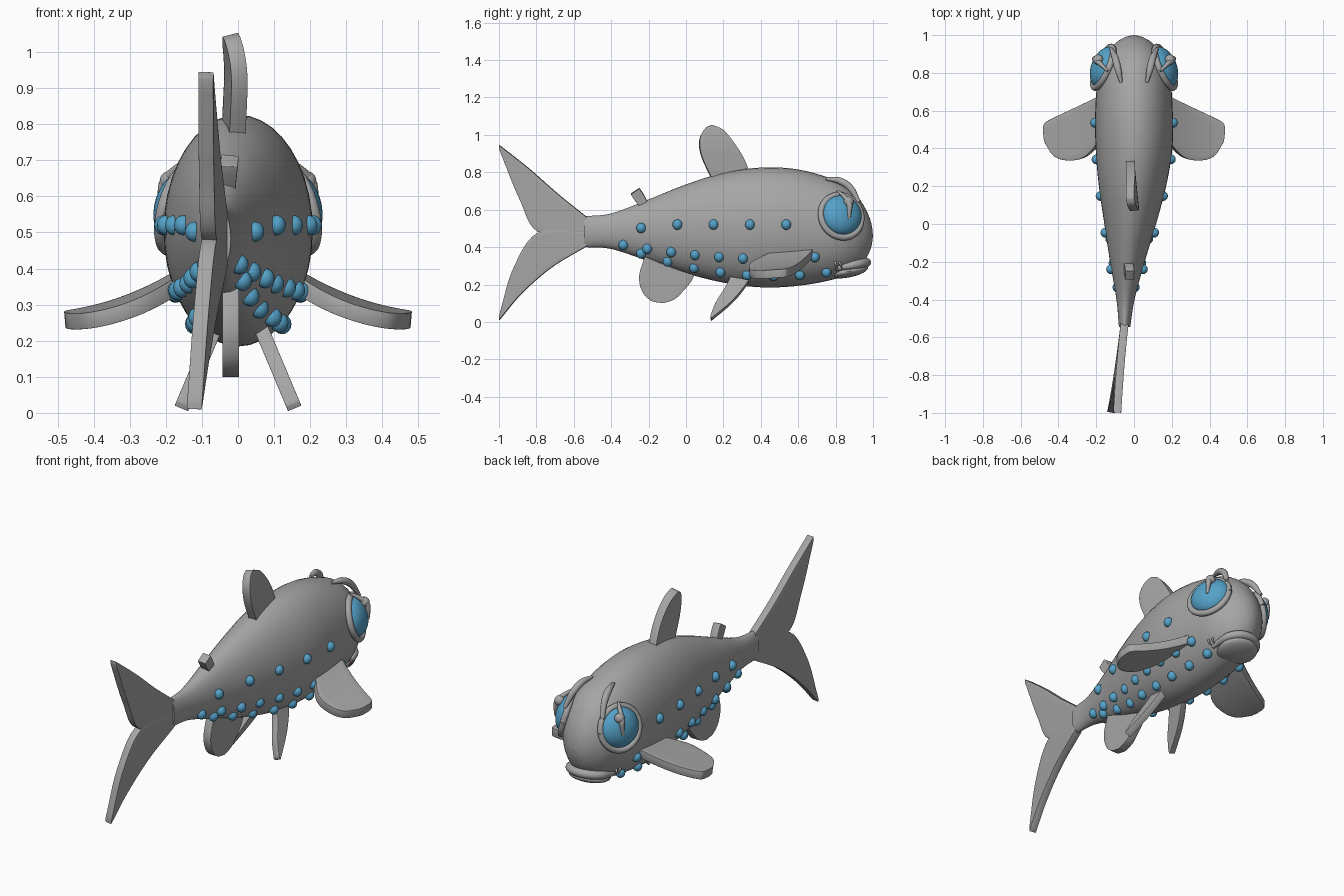
import bpy, bmesh, math
from mathutils import Vector, Matrix

if "Cube" in bpy.data.objects:
    bpy.data.objects.remove(bpy.data.objects["Cube"])


def material(name, col):
    m = bpy.data.materials.new(name)
    m.diffuse_color = (*col, 1)
    m.use_nodes = True
    m.node_tree.nodes["Principled BSDF"].inputs["Base Color"].default_value = m.diffuse_color
    return m


GREY = material("grey", (0.38, 0.38, 0.38))
BLUE = material("blue", (0.09, 0.36, 0.58))


def spline(pts, n):
    """n+1 points on a Catmull-Rom curve through pts."""
    p = [Vector(q) for q in pts]
    p = [2 * p[0] - p[1]] + p + [2 * p[-1] - p[-2]]
    out = []
    for i in range(n + 1):
        t = i / n * (len(pts) - 1)
        k = min(int(t), len(pts) - 2)
        t -= k
        a, b, c, d = p[k:k + 4]
        out.append(0.5 * (2 * b + (c - a) * t + (2 * a - 5 * b + 4 * c - d) * t ** 2
                          + (3 * b - a - 3 * c + d) * t ** 3))
    return out


def finish(name, bm, mat, angle=50):
    bmesh.ops.remove_doubles(bm, verts=bm.verts, dist=0.0004)
    bmesh.ops.recalc_face_normals(bm, faces=bm.faces)
    me = bpy.data.meshes.new(name)
    bm.to_mesh(me)
    bm.free()
    me.materials.append(mat)
    ob = bpy.data.objects.new(name, me)
    bpy.context.collection.objects.link(ob)
    bpy.ops.object.select_all(action='DESELECT')
    ob.select_set(True)
    bpy.context.view_layer.objects.active = ob
    bpy.ops.object.shade_smooth_by_angle(angle=math.radians(angle))
    return ob


def bridge(bm, rows, closed=True):
    """Quads between consecutive rows of vertices."""
    for r, s in zip(rows, rows[1:]):
        n = len(r)
        for j in range(n if closed else n - 1):
            k = (j + 1) % n
            bm.faces.new((r[j], r[k], s[k], s[j]))


def fin(name, edge_a, edge_b, place, thick):
    """Curved plate between two edge curves; place() lifts 2D points to 3D."""
    bm = bmesh.new()
    rows = [[bm.verts.new(place(*a.lerp(b, j / 8))) for j in range(9)]
            for a, b in zip(spline(edge_a, 20), spline(edge_b, 20))]
    bridge(bm, rows, False)
    ob = finish(name, bm, GREY, 40)
    sol = ob.modifiers.new("thickness", 'SOLIDIFY')
    sol.thickness, sol.offset = thick, 0
    bev = ob.modifiers.new("soft_edge", 'BEVEL')
    bev.width, bev.segments = thick * 0.2, 2
    bev.limit_method, bev.angle_limit = 'ANGLE', math.radians(50)


def tube(name, pts, radii, mat=GREY, n=24, sides=12):
    """Tapered tube along a curve."""
    path = spline(pts, n)
    rad = spline([(r, 0) for r in radii], n)
    bm = bmesh.new()
    rows = []
    for i, c in enumerate(path):
        d = path[min(i + 1, n)] - path[max(i - 1, 0)]
        q = d.to_track_quat('Z', 'Y')
        rows.append([bm.verts.new(c + q @ Vector((math.cos(a), math.sin(a), 0)) * max(rad[i].x, 0.002))
                     for a in (j * math.tau / sides for j in range(sides))])
    bridge(bm, rows)
    bm.faces.new(rows[0])
    bm.faces.new(rows[-1])
    return finish(name, bm, mat)


def ball(name, loc, size, mat, rot=None, seg=24):
    bm = bmesh.new()
    bmesh.ops.create_uvsphere(bm, u_segments=seg, v_segments=seg // 2, radius=1)
    m = Matrix.Translation(loc) @ (rot or Matrix()) @ Matrix.Diagonal((*size, 1))
    bmesh.ops.transform(bm, matrix=m, verts=bm.verts)
    return finish(name, bm, mat)


# body: y, centre x, half width, bottom z, top z
STATIONS = [(-0.545, -0.05, 0.03, 0.40, 0.565), (-0.4, -0.045, 0.048, 0.39, 0.58),
            (-0.2, -0.035, 0.092, 0.325, 0.655), (0, -0.02, 0.137, 0.26, 0.735),
            (0.2, -0.008, 0.178, 0.21, 0.797), (0.4, 0, 0.203, 0.185, 0.825),
            (0.6, 0, 0.205, 0.193, 0.815), (0.8, 0, 0.188, 0.23, 0.757),
            (0.9, 0, 0.148, 0.275, 0.69), (0.96, 0, 0.095, 0.335, 0.605),
            (0.99, 0, 0.045, 0.40, 0.53), (1.0, 0, 0.001, 0.458, 0.46)]


def rows_of_body():
    dim = [spline([s[:3] for s in STATIONS], 66), spline([(s[0], s[3], s[4]) for s in STATIONS], 66)]
    return [(a.x, a.y, max(a.z, 0.001), b.y, b.z) for a, b in zip(*dim)]


BODY = rows_of_body()


def skin(y, z):
    """x range centre and half width of the body at y, z."""
    _, xc, hw, lo, hi = min(BODY, key=lambda s: abs(s[0] - y))
    t = (z - (lo + hi) / 2) / ((hi - lo) / 2)
    return xc, hw * math.sqrt(max(0.02, 1 - t * t))


bm = bmesh.new()
rings = [[bm.verts.new((xc + hw * math.cos(a), y, (lo + hi) / 2 + (hi - lo) / 2 * math.sin(a)))
          for a in (j * math.tau / 40 for j in range(40))] for y, xc, hw, lo, hi in BODY]
bridge(bm, rings)
bm.faces.new(rings[0])
bm.faces.new(rings[-1])
finish("body", bm, GREY)


# tail: two lobes, bent sideways
def tail_place(y, z):
    t = (-0.53 - y) / 0.47
    return (-0.05 - 0.055 * t + 0.035 * t * (z - 0.48), y, z)


fin("tail_upper", [(-0.53, 0.56), (-0.68, 0.68), (-0.84, 0.82), (-0.998, 0.945)],
    [(-0.53, 0.48), (-0.785, 0.48), (-0.89, 0.66), (-0.998, 0.925)], tail_place, 0.042)
fin("tail_lower", [(-0.53, 0.405), (-0.72, 0.29), (-0.88, 0.15), (-0.998, 0.01)],
    [(-0.53, 0.48), (-0.785, 0.48), (-0.92, 0.29), (-0.998, 0.03)], tail_place, 0.042)

# centre-line fins
fin("dorsal_fin", [(0.15, 0.74), (0.085, 0.88), (0.072, 0.97), (0.10, 1.03), (0.135, 1.048)],
    [(0.345, 0.78), (0.31, 0.87), (0.26, 0.95), (0.20, 1.02), (0.145, 1.046)],
    lambda y, z: (-0.008 - 0.1 * (y - 0.2) - 0.9 * max(0, z - 0.9) ** 2, y, z), 0.045)
fin("rear_belly_fin", [(-0.21, 0.38), (-0.25, 0.25), (-0.235, 0.165), (-0.19, 0.115), (-0.13, 0.10)],
    [(0.06, 0.29), (0.03, 0.22), (-0.01, 0.17), (-0.06, 0.122), (-0.12, 0.10)],
    lambda y, z: (-0.02, y, z), 0.046)
fin("small_back_fin", [(-0.25, 0.62), (-0.28, 0.66), (-0.295, 0.685)],
    [(-0.20, 0.63), (-0.225, 0.68), (-0.25, 0.715)],
    lambda y, z: (-0.028 + 0.1 * (z - 0.65), y, z), 0.048)

# eye frame: local z points out of the socket
EYE_ROT = Vector((0.88, 0.37, 0.25)).to_track_quat('Z', 'Y').to_matrix().to_4x4()

for s, side in ((1, "right"), (-1, "left")):
    before = set(bpy.data.objects)
    # paired fins
    fin("side_fin", [(0.15, 0.69), (0.30, 0.62), (0.45, 0.55), (0.478, 0.52), (0.478, 0.46)],
        [(0.15, 0.47), (0.25, 0.36), (0.34, 0.338), (0.42, 0.36), (0.47, 0.43)],
        lambda x, y: (x, y, 0.34 - 0.5 * (x - 0.2) + 0.75 * (x - 0.2) ** 2 + 0.08 * (y - 0.5)), 0.045)
    fin("belly_fin", [(0.25, 0.26), (0.21, 0.18), (0.16, 0.10), (0.13, 0.025)],
        [(0.36, 0.26), (0.31, 0.18), (0.24, 0.10), (0.135, 0.012)],
        lambda y, z: (0.07 + (0.22 - z) * 0.42, y, z), 0.04)
    # eye, rim, brow and lid
    ball("eye", (0.155, 0.83, 0.57), (0.115, 0.11, 0.068), BLUE, EYE_ROT, 32)
    centre = Vector((0.163, 0.83, 0.565))
    rim = [centre + EYE_ROT.to_3x3() @ Vector((0.117 * math.cos(a), 0.117 * math.sin(a), 0))
           for a in (i * math.tau / 16 for i in range(17))]
    tube("eye_rim", rim, [0.017, 0.017], n=48)
    tube("brow", [(0.068, 0.75, 0.765), (0.085, 0.82, 0.755), (0.10, 0.88, 0.715), (0.12, 0.925, 0.64)],
         [0.008, 0.018, 0.018, 0.01])
    ball("eye_knob", (0.19, 0.87, 0.643), (0.027, 0.027, 0.027), GREY)
    tube("eye_lid", [(0.14, 0.81, 0.70), (0.175, 0.845, 0.672), (0.205, 0.873, 0.63), (0.213, 0.872, 0.55)],
         [0.006, 0.012, 0.016, 0.007])
    # whiskers beside the mouth
    for k in range(2):
        y = 0.79 + 0.025 * k
        x = sum(skin(y, 0.31))
        tube("whisker", [(x - 0.01, y, 0.335), (x + 0.01, y + 0.01, 0.31), (x + 0.005, y + 0.02, 0.285)],
             [0.008, 0.006, 0.003], n=8, sides=8)
    # rows of spots: upper, middle, lower
    spots = [(-0.24 + 0.194 * i, 0.52 - 0.018 * (i == 0)) for i in range(5)]
    spots += [(-0.335 + 0.128 * i, 0.333 + 0.0016 * (7 - i) ** 2 + 0.012 * (i == 8)) for i in range(9)]
    spots += [(-0.24 + 0.1415 * i, 0.246 + 0.0048 * abs(i - 5) ** 2) for i in range(8)]
    for y, z in spots:
        xc, hw = skin(y, z)
        ball("spot", (s * xc + hw, y, z), (0.026, 0.026, 0.028), BLUE, seg=16)
    for ob in set(bpy.data.objects) - before:
        ob.name = side + "_" + ob.name
        if s < 0:
            ob.data.transform(Matrix.Diagonal((-1, 1, 1, 1)))
            ob.data.flip_normals()

# mouth: upper lip arc and lower lip pad
tube("upper_lip", [(-0.115, 0.80, 0.285), (-0.10, 0.90, 0.305), (-0.055, 0.95, 0.315), (0, 0.965, 0.318),
                   (0.055, 0.95, 0.315), (0.10, 0.90, 0.305), (0.115, 0.80, 0.285)],
     [0.012, 0.022, 0.024, 0.024, 0.024, 0.022, 0.012], n=36)
ball("lower_lip", (0, 0.87, 0.27), (0.115, 0.105, 0.032), GREY, Matrix.Rotation(0.2, 4, 'X'))
